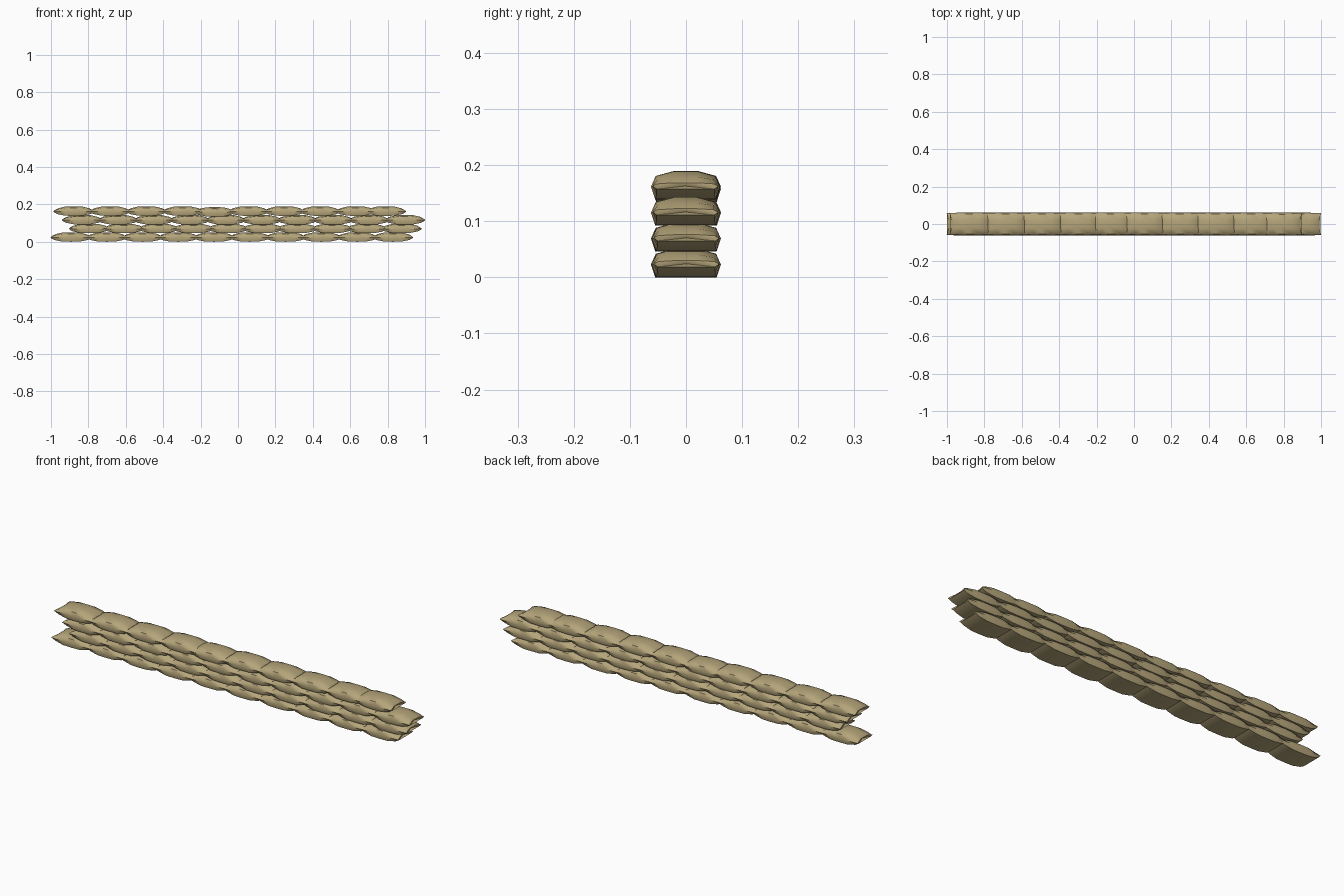
import bpy, bmesh, math, random

if "Cube" in bpy.data.objects:
    bpy.data.objects.remove(bpy.data.objects["Cube"])

random.seed(4)

canvas = bpy.data.materials.new("tan canvas")
canvas.diffuse_color = (0.46, 0.375, 0.195, 1)
canvas.use_nodes = True
canvas.node_tree.nodes["Principled BSDF"].inputs["Base Color"].default_value = canvas.diffuse_color

# Pillow cross-section (y, z), z measured from the seam height
SEAM = 0.024
SECTION = [(-0.054, -0.024), (0.054, -0.024), (0.0615, -0.001), (0.053, 0.018),
           (0.022, 0.0265), (-0.022, 0.0265), (-0.053, 0.018), (-0.0615, -0.001)]
# Stations along the bag: x, width scale, height scale, how far the corners flare out
STATIONS = [(-0.096, 0.95, 0.22, 0.012), (-0.083, 0.95, 0.62, 0.005),
            (-0.045, 1.0, 0.97, 0), (0, 1.0, 1.0, 0), (0.045, 1.0, 0.97, 0),
            (0.083, 0.95, 0.62, 0.005), (0.096, 0.95, 0.22, 0.012)]


def bag_mesh():
    bm = bmesh.new()
    rings = []
    for x, sw, sh, flare in STATIONS:
        ring = []
        for y, z in SECTION:
            out = math.copysign(flare * (abs(y) / 0.06) ** 2, x)
            ring.append(bm.verts.new((x + out, y * sw, z * sh)))
        rings.append(ring)
    n = len(SECTION)
    for a, b in zip(rings, rings[1:]):
        for i in range(n):
            j = (i + 1) % n
            bm.faces.new((a[i], a[j], b[j], b[i]))
    # pinched, concave ends: fan to a recessed centre
    for ring, x in ((rings[0], -0.092), (rings[-1], 0.092)):
        c = bm.verts.new((x, 0, 0))
        for i in range(n):
            bm.faces.new((ring[i], ring[(i + 1) % n], c))
    bmesh.ops.recalc_face_normals(bm, faces=bm.faces)
    me = bpy.data.meshes.new("sandbag")
    bm.to_mesh(me)
    bm.free()
    for p in me.polygons:
        p.use_smooth = True
    me.set_sharp_from_angle(angle=math.radians(50))
    me.materials.append(canvas)
    return me


def spread(start, end, count=10):
    return [start + (end - start) * i / (count - 1) for i in range(count)]


# Bag centres for each course, bottom to top
ROWS = [spread(-0.893, 0.828), spread(-0.795, 0.873), spread(-0.833, 0.892),
        spread(-0.878, -0.295, 4) + [-0.125] + spread(0.057, 0.63, 4) + [0.79]]

bag = bag_mesh()
for r, centres in enumerate(ROWS):
    for i, x in enumerate(centres):
        ob = bpy.data.objects.new(f"sandbag_row{r + 1}_{i + 1}", bag)
        drop = -0.004 if (r == 3 and i == 4) else 0
        ob.location = (x, random.uniform(-0.001, 0.001), SEAM + 0.0462 * r + drop)
        ob.rotation_euler.z = random.choice((0, math.pi))
        bpy.context.collection.objects.link(ob)
